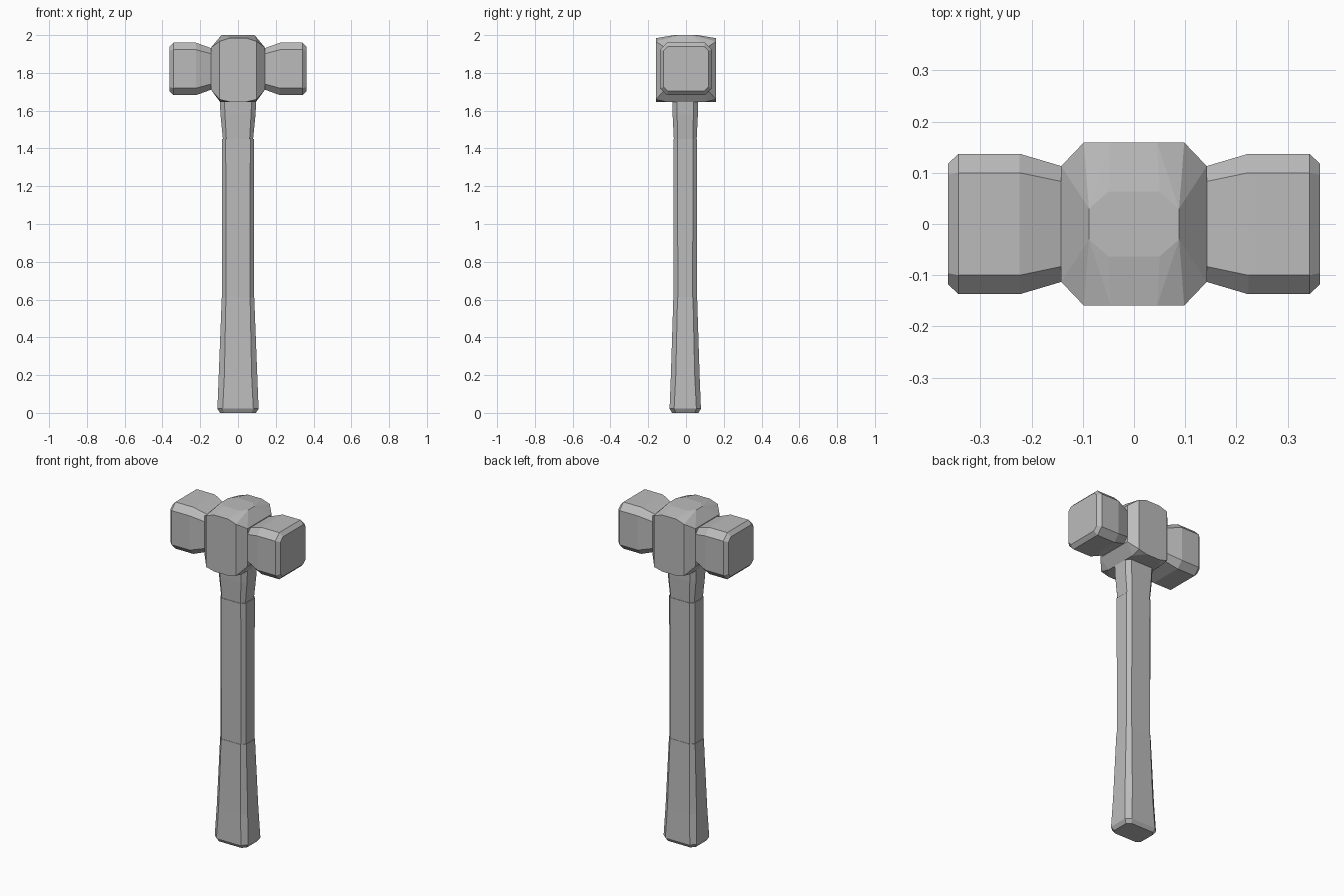
import bpy
import bmesh
from mathutils import Vector

cube = bpy.data.objects.get("Cube")
if cube:
    bpy.data.objects.remove(cube, do_unlink=True)

grey = bpy.data.materials.new("plain grey")
grey.use_nodes = True
colour = (0.5, 0.5, 0.5, 1)
grey.diffuse_color = colour
grey.node_tree.nodes["Principled BSDF"].inputs["Base Color"].default_value = colour


def finish(bm, name):
    bmesh.ops.recalc_face_normals(bm, faces=bm.faces[:])
    mesh = bpy.data.meshes.new(name)
    bm.to_mesh(mesh)
    bm.free()
    mesh.materials.append(grey)
    obj = bpy.data.objects.new(name, mesh)
    bpy.context.collection.objects.link(obj)
    return obj


def octagon(a, b, c, d):
    """Corner-cut rectangle with half sizes a, b and cuts c, d."""
    return [(a, b - d), (a - c, b), (c - a, b), (-a, b - d),
            (-a, d - b), (c - a, -b), (a - c, -b), (a, d - b)]


def loft(name, sections, place):
    """Join octagon sections (position, a, b, c, d) into a closed solid."""
    bm = bmesh.new()
    rings = [[bm.verts.new(place(pos, u, v)) for u, v in octagon(a, b, c, d)]
             for pos, a, b, c, d in sections]
    for low, high in zip(rings, rings[1:]):
        for i in range(8):
            j = (i + 1) % 8
            bm.faces.new((low[i], low[j], high[j], high[i]))
    bm.faces.new(rings[0])
    bm.faces.new(rings[-1])
    return finish(bm, name)


def upright(z, x, y):
    return Vector((x, y - 0.004, z))


# Handle: flared grip, straight shaft and collar under the head
loft("grip", [(0, 0.095, 0.07, 0.022, 0.02),
              (0.022, 0.109, 0.083, 0.028, 0.024),
              (0.2, 0.102, 0.076, 0.03, 0.026),
              (0.61, 0.086, 0.063, 0.022, 0.022)], upright)
loft("shaft", [(0.59, 0.084, 0.061, 0.02, 0.022),
               (1.45, 0.085, 0.063, 0.02, 0.022)], upright)
loft("collar", [(1.44, 0.079, 0.06, 0.018, 0.02),
                (1.58, 0.093, 0.067, 0.024, 0.024),
                (1.68, 0.097, 0.069, 0.024, 0.024)], upright)

# Two striking faces, with a waist next to the centre block
for side, name in ((1, "left_striker"), (-1, "right_striker")):
    loft(name, [(0.1, 0.102, 0.1, 0.03, 0.03),
                (0.142, 0.113, 0.11, 0.03, 0.03),
                (0.223, 0.137, 0.139, 0.037, 0.037),
                (0.342, 0.137, 0.139, 0.037, 0.037),
                (0.363, 0.118, 0.118, 0.022, 0.022)],
         lambda x, y, z: Vector((side * x, y, 1.821 + z)))

# Faceted centre block, a hull of mirrored corner points
corners = [(0.142, 0.113, 1.71), (0.142, 0.113, 1.935),
           (0.098, 0.159, 1.66), (0.098, 0.159, 1.967),
           (0.045, 0.159, 1.647), (0.045, 0.159, 1.984),
           (0.088, 0.03, 2.0), (0.05, 0.063, 2.0), (0.095, 0.1, 1.646)]
bm = bmesh.new()
for x, y, z in corners:
    for sx in (1, -1):
        for sy in (1, -1):
            bm.verts.new((sx * x, sy * y, z))
hull = bmesh.ops.convex_hull(bm, input=bm.verts[:])
spare = {g for g in hull["geom_interior"] if isinstance(g, bmesh.types.BMVert)}
bmesh.ops.delete(bm, geom=list(spare), context='VERTS')
bmesh.ops.dissolve_limit(bm, angle_limit=0.02, verts=bm.verts[:], edges=bm.edges[:])
finish(bm, "head_block")
